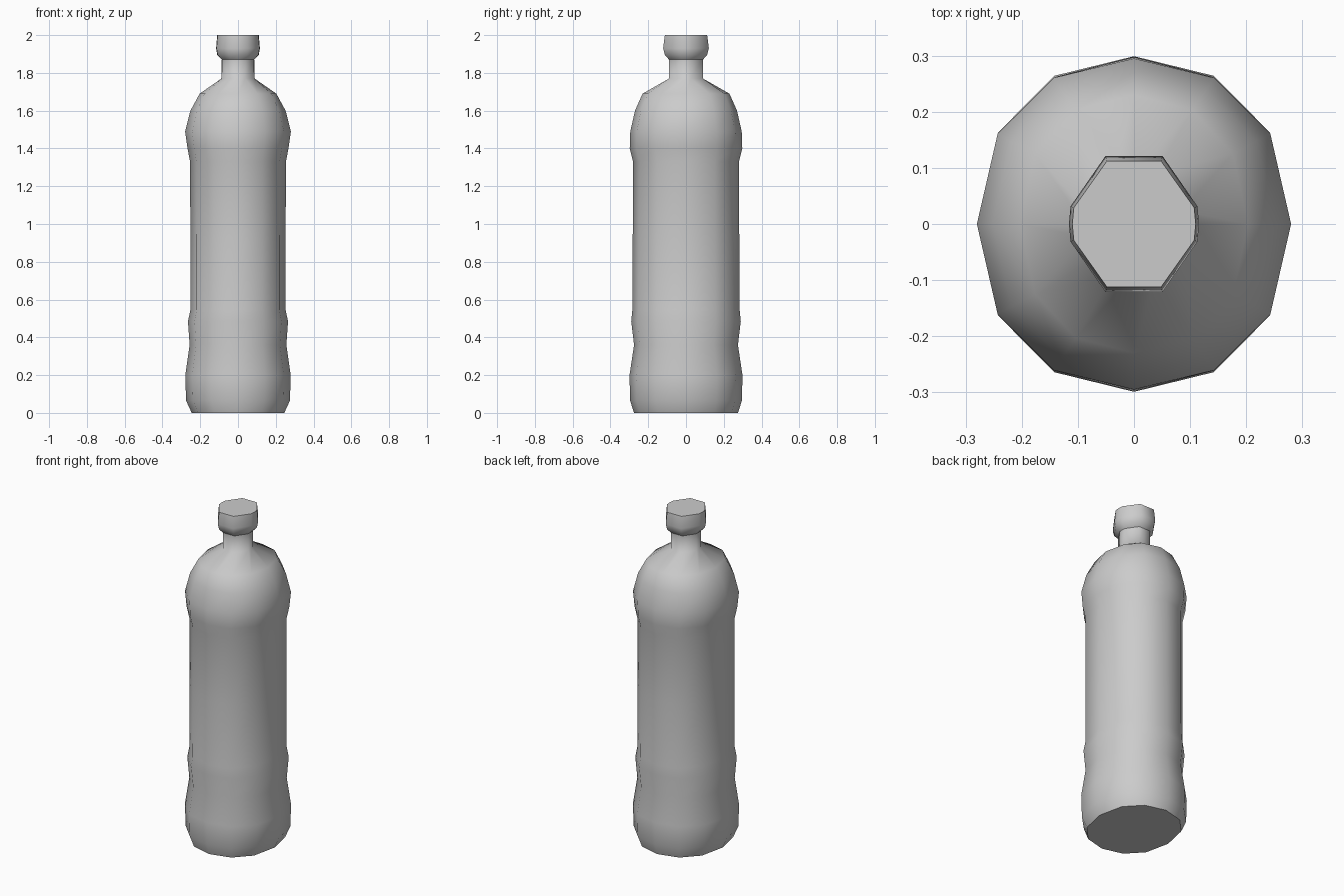
import bpy, bmesh

if "Cube" in bpy.data.objects:
    bpy.data.objects.remove(bpy.data.objects["Cube"])

# Quarter outlines as fractions of (half width, half depth)
ROUND = [(1, 0), (0.868, 0.545), (0.51, 0.883), (0, 1)]
FACETED = [(1, 0), (0.975, 0.26), (0.44, 1), (0, 1)]


def full_outline(q):
    """Mirror a quarter outline into a closed 12-point ring."""
    half = q + [(-x, y) for x, y in reversed(q[:-1])]
    return half + [(x, -y) for x, y in reversed(half[1:-1])]


def loft(name, rings, cap_start, cap_end):
    """Skin rings of (z, half width, half depth, outline)."""
    bm = bmesh.new()
    loops = []
    for z, w, d, q in rings:
        loops.append([bm.verts.new((x * w, y * d, z)) for x, y in full_outline(q)])
    for a, b in zip(loops, loops[1:]):
        n = len(a)
        for i in range(n):
            j = (i + 1) % n
            bm.faces.new((a[i], a[j], b[j], b[i]))
    if cap_start:
        bm.faces.new(list(reversed(loops[0])))
    if cap_end:
        bm.faces.new(loops[-1])
    bm.normal_update()
    # Smooth sides, crisp rims around the flat ends
    for f in bm.faces:
        f.smooth = len(f.verts) == 4
    for e in bm.edges:
        if len(e.link_faces) == 2 and any(len(f.verts) > 4 for f in e.link_faces):
            e.smooth = False
    me = bpy.data.meshes.new(name)
    bm.to_mesh(me)
    bm.free()
    ob = bpy.data.objects.new(name, me)
    bpy.context.collection.objects.link(ob)
    return ob


# Bottle: foot, waist, grip ring, straight wall, shoulder, neck
loft("bottle_body", [
    (0.00, 0.245, 0.275, ROUND),
    (0.065, 0.275, 0.296, ROUND),
    (0.20, 0.279, 0.299, ROUND),
    (0.36, 0.256, 0.275, ROUND),
    (0.485, 0.265, 0.290, ROUND),
    (0.545, 0.252, 0.284, ROUND),
    (0.93, 0.252, 0.282, ROUND),
    (1.33, 0.254, 0.280, ROUND),
    (1.40, 0.267, 0.298, ROUND),
    (1.49, 0.280, 0.295, ROUND),
    (1.60, 0.252, 0.270, ROUND),
    (1.69, 0.203, 0.230, ROUND),
    (1.77, 0.088, 0.090, FACETED),
    (1.87, 0.086, 0.090, FACETED),
], True, False)

# Screw cap flaring out from the neck
loft("cap", [
    (1.87, 0.086, 0.090, FACETED),
    (1.895, 0.110, 0.112, FACETED),
    (1.93, 0.116, 0.121, FACETED),
    (2.00, 0.110, 0.112, FACETED),
], False, True)
